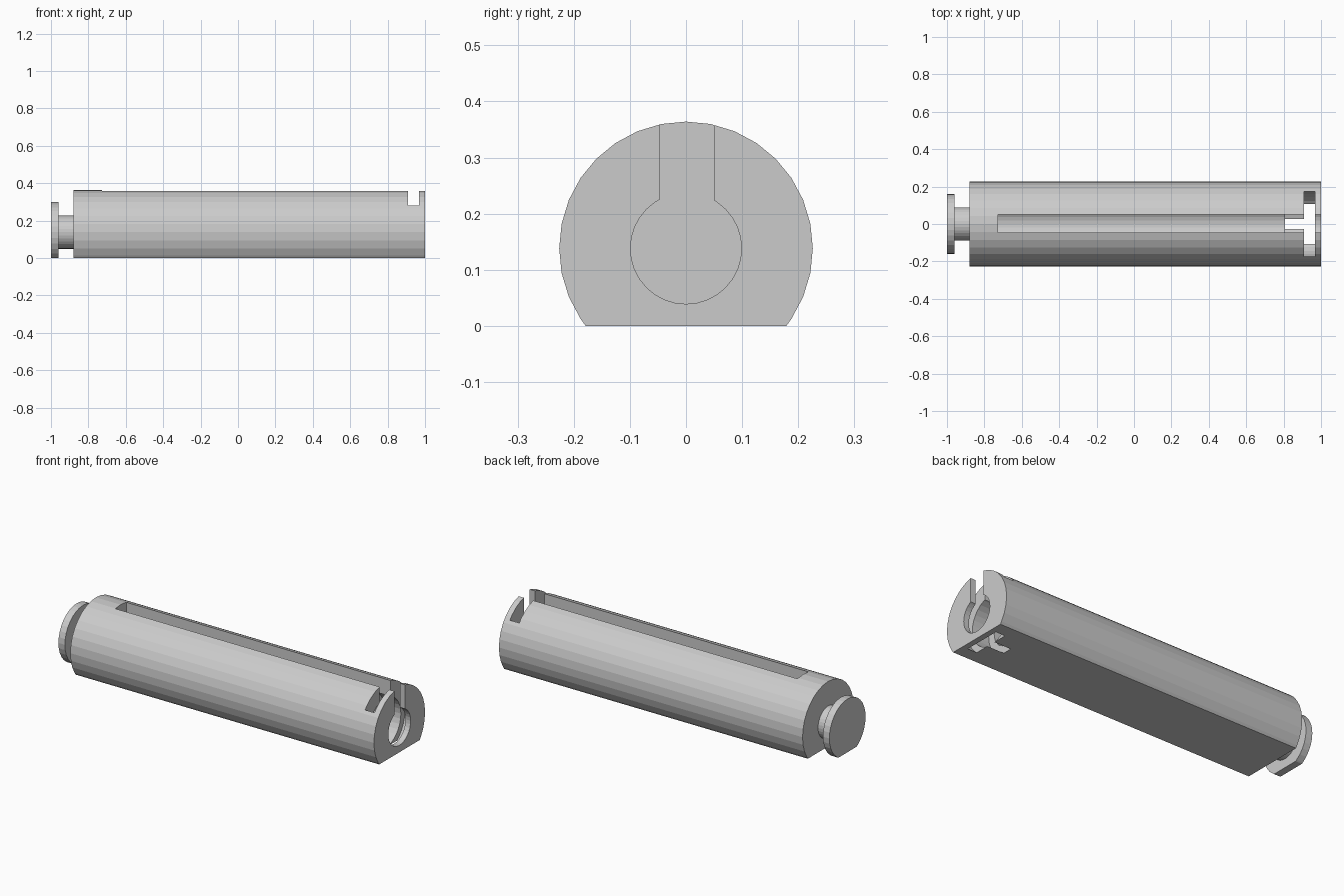
import bpy, bmesh, math

if "Cube" in bpy.data.objects:
    bpy.data.objects.remove(bpy.data.objects["Cube"])

AXIS_Z = 0.138   # height of the tube axis above the flat underside
SIDES = 32

grey = bpy.data.materials.new("plain grey")
grey.diffuse_color = (0.6, 0.6, 0.6, 1)
grey.use_nodes = True
grey.node_tree.nodes["Principled BSDF"].inputs["Base Color"].default_value = grey.diffuse_color


def flat_bottom_circle(r):
    """Circle around the axis, cut off flat at z = 0."""
    pts = []
    limit = math.acos(min(1, AXIS_Z / r)) if r > AXIS_Z else 0
    if limit:
        pts.append((r * math.sin(limit), 0))
    for i in range(SIDES):
        a = 2 * math.pi * i / SIDES
        if limit + 0.01 < a < 2 * math.pi - limit - 0.01 or not limit:
            pts.append((r * math.sin(a), AXIS_Z - r * math.cos(a)))
    if limit:
        pts.append((-r * math.sin(limit), 0))
    return pts


def keyhole(r, y0, y1, top=0.5):
    """Round hole with a straight channel from y0 to y1 open at the top."""
    pts = [(y0, top)]
    start = -math.pi + math.asin(min(1, -y0 / r))
    end = math.pi - math.asin(min(1, y1 / r))
    step = 2 * math.pi / SIDES
    pts.append((r * math.sin(start), AXIS_Z - r * math.cos(start)))
    for i in range(-SIDES // 2, SIDES // 2 + 1):
        a = i * step
        if start + 0.01 < a < end - 0.01:
            pts.append((r * math.sin(a), AXIS_Z - r * math.cos(a)))
    pts += [(r * math.sin(end), AXIS_Z - r * math.cos(end)), (y1, top)]
    return pts


def extrude_x(name, profile, x0, x1):
    bm = bmesh.new()
    face = bm.faces.new([bm.verts.new((x0, y, z)) for y, z in profile])
    ext = bmesh.ops.extrude_face_region(bm, geom=[face], use_keep_orig=True)
    moved = [v for v in ext["geom"] if isinstance(v, bmesh.types.BMVert)]
    bmesh.ops.translate(bm, vec=(x1 - x0, 0, 0), verts=moved)
    bmesh.ops.recalc_face_normals(bm, faces=bm.faces)
    mesh = bpy.data.meshes.new(name)
    bm.to_mesh(mesh)
    bm.free()
    mesh.materials.append(grey)
    obj = bpy.data.objects.new(name, mesh)
    bpy.context.collection.objects.link(obj)
    return obj


# main tube
body = extrude_x("tube_body", flat_bottom_circle(0.226), -0.88, 1.0)

# long bore with top slot, wider neck pocket, flange pocket
cutters = [
    extrude_x("bore_cutter", keyhole(0.099, -0.046, 0.051), -0.727, 1.1),
    extrude_x("neck_pocket_cutter", keyhole(0.1406, -0.046, 0.051), 0.806, 0.94),
    extrude_x("flange_pocket_cutter", keyhole(0.175, -0.175, 0.175), 0.91, 0.968),
]
for c in cutters:
    c.hide_render = True
    mod = body.modifiers.new(c.name, 'BOOLEAN')
    mod.operation = 'DIFFERENCE'
    mod.solver = 'EXACT'
    mod.object = c

# apply the cuts and drop the cutters
bpy.context.view_layer.objects.active = body
body.select_set(True)
for c in cutters:
    bpy.ops.object.modifier_apply(modifier=c.name)
    bpy.data.objects.remove(c)

# connector stud that fits the pocket of the next tube
extrude_x("connector_neck", flat_bottom_circle(0.089), -0.962, -0.878)
extrude_x("connector_flange", flat_bottom_circle(0.16), -1.0, -0.96)
